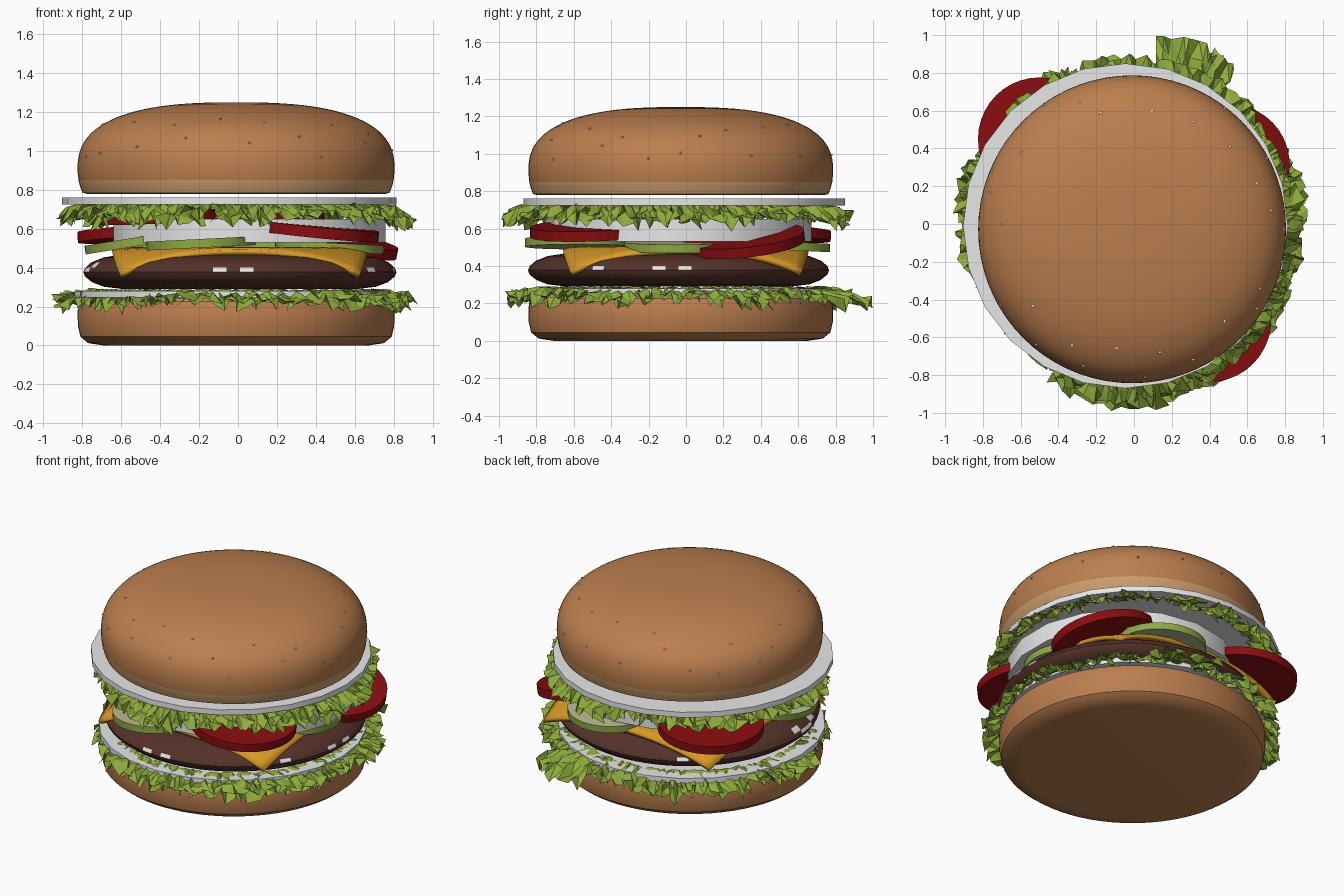
import bpy, bmesh, math, random
from mathutils import Vector, Matrix, Euler

if "Cube" in bpy.data.objects:
    bpy.data.objects.remove(bpy.data.objects["Cube"])

random.seed(4)
CX, CY = -0.01, -0.028   # axis of the buns


def mat(name, r, g, b):
    m = bpy.data.materials.new(name)
    m.diffuse_color = (r, g, b, 1)
    m.use_nodes = True
    m.node_tree.nodes["Principled BSDF"].inputs["Base Color"].default_value = m.diffuse_color
    return m


BUN = mat("bun_brown", 0.50, 0.21, 0.077)
CRUMB = mat("bun_pale_crumb", 0.60, 0.34, 0.15)
LEAF = mat("lettuce_green", 0.27, 0.41, 0.045)
RED = mat("tomato_red", 0.25, 0.004, 0.005)
CHEESE = mat("cheese_yellow", 0.68, 0.32, 0.02)
MEAT = mat("patty_brown", 0.09, 0.032, 0.022)
WHITE = mat("onion_white", 0.8, 0.8, 0.8)
RIND = mat("pickle_rind", 0.27, 0.40, 0.06)
FLESH = mat("pickle_flesh", 0.50, 0.50, 0.27)


def finish(bm, name, mats, smooth=True, closed=True):
    if closed:
        bmesh.ops.recalc_face_normals(bm, faces=bm.faces)
    me = bpy.data.meshes.new(name)
    bm.to_mesh(me)
    bm.free()
    ob = bpy.data.objects.new(name, me)
    bpy.context.collection.objects.link(ob)
    for m in mats:
        me.materials.append(m)
    if smooth:
        bpy.context.view_layer.objects.active = ob
        ob.select_set(True)
        bpy.ops.object.shade_smooth_by_angle(angle=math.radians(35))
        ob.select_set(False)
    return ob


def lathe(name, profile, centre, mats, rule=None, seg=72):
    """Spin a (radius, z) profile about a vertical axis."""
    bm = bmesh.new()
    vs = [bm.verts.new((r + centre[0], centre[1], z)) for r, z in profile]
    es = [bm.edges.new(p) for p in zip(vs, vs[1:])]
    bmesh.ops.spin(bm, geom=vs + es, cent=(*centre, 0), axis=(0, 0, 1),
                   angle=math.tau, steps=seg, use_merge=True)
    bmesh.ops.remove_doubles(bm, verts=bm.verts, dist=1e-5)
    if rule:
        for f in bm.faces:
            f.material_index = rule(f.calc_center_median())
    return finish(bm, name, mats)


def slice_disc(name, x, y, z, r, h, mats, tilt=(0, 0), seg=40):
    """Flat round slice; second material goes on the cut faces."""
    bm = bmesh.new()
    m = Matrix.Translation((x, y, z)) @ Euler((*tilt, 0)).to_matrix().to_4x4()
    bmesh.ops.create_cone(bm, cap_ends=True, segments=seg, radius1=r, radius2=r, depth=h, matrix=m)
    if len(mats) > 1:
        for f in bm.faces:
            f.material_index = int(len(f.verts) > 4)
    return finish(bm, name, mats)


# buns
lathe("bottom_bun", [(0, 0), (0.68, 0.0), (0.76, 0.012), (0.80, 0.045), (0.813, 0.1), (0.815, 0.18),
                     (0.80, 0.225), (0.76, 0.245), (0, 0.25)],
      (CX, CY), [BUN, CRUMB], lambda c: int(c.z > 0.23))
dome = []
for i in range(25):
    t = math.pi / 2 * i / 24
    dome.append((0.815 * math.cos(t) ** (2 / 2.6), 0.9 + 0.35 * math.sin(t) ** (2 / 2.6)))
dome[-1] = (0, 1.25)


def bun_radius(z):
    return 0.815 * (1 - ((z - 0.9) / 0.35) ** 2.6) ** (1 / 2.6)


lathe("top_bun", [(0, 0.78), (0.77, 0.78), (0.79, 0.785), (0.803, 0.82), (0.81, 0.85)] + dome,
      (CX, CY), [BUN, CRUMB], lambda c: int(c.z < 0.84))

# sesame seeds barely breaking the crust
bm = bmesh.new()
for i in range(34):
    a, z = i * 2.4, random.uniform(0.95, 1.18)
    r = bun_radius(z) - 0.001
    m = Matrix.Translation((CX + r * math.cos(a), CY + r * math.sin(a), z)) @ Matrix.Diagonal((1, 1, 0.7, 1))
    bmesh.ops.create_icosphere(bm, subdivisions=1, radius=0.009, matrix=m)
finish(bm, "sesame_seeds", [WHITE])

# patty with a few pale flecks on its side
patty = lathe("patty", [(0, 0.29), (0.6, 0.29), (0.70, 0.302), (0.76, 0.325), (0.797, 0.355), (0.805, 0.378),
                        (0.795, 0.40), (0.765, 0.427), (0.70, 0.453), (0.6, 0.468), (0, 0.475)],
              (0.01, -0.04), [MEAT, WHITE])
side = [p for p in patty.data.polygons if 0.385 < p.center.z < 0.42]
for p in random.sample(side, 10):
    p.material_index = 1

# cheese square with drooping corners
bm = bmesh.new()
bmesh.ops.create_grid(bm, x_segments=24, y_segments=24, size=0.66)
for v in bm.verts:
    r = v.co.xy.length
    d = max(0, (r - 0.6) / 0.33)
    k = 1 - 0.06 * d * d
    v.co = Vector((v.co.x * k + 0.01, v.co.y * k, 0.505 - 0.135 * d ** 1.4))
cheese = finish(bm, "cheese", [CHEESE])
s = cheese.modifiers.new("thickness", "SOLIDIFY")
s.thickness, s.offset = 0.028, -1

# white onion discs
slice_disc("lower_onion", -0.02, -0.03, 0.263, 0.82, 0.035, [WHITE], seg=24)
slice_disc("middle_onion", 0.06, -0.04, 0.59, 0.71, 0.12, [WHITE], seg=18)
slice_disc("upper_onion", -0.045, -0.01, 0.742, 0.86, 0.036, [WHITE], seg=24)

# pickles: x, y, z, tilt
for i, (x, y, z, t) in enumerate([(-0.51, -0.2, 0.535, (0, -0.16)), (-0.19, -0.58, 0.525, (0, -0.05)),
                                  (0.47, -0.05, 0.505, (0, 0.05)), (0.2, 0.49, 0.51, (-0.05, 0)),
                                  (-0.3, 0.3, 0.51, (0, 0))]):
    slice_disc(f"pickle_{i + 1}", x, y, z, 0.28, 0.045, [RIND, FLESH], t)

# tomatoes: x, y, z, tilt
for i, (x, y, z, t) in enumerate([(0.40, -0.51, 0.59, (0.03, 0.10)), (0.50, 0.31, 0.535, (0.10, 0.20)),
                                  (-0.5, 0.45, 0.575, (-0.05, -0.06)), (-0.4, -0.28, 0.66, (0.02, -0.04)),
                                  (0.12, 0.05, 0.665, (0, 0))]):
    slice_disc(f"tomato_{i + 1}", x, y, z, 0.325, 0.055, [RED], t)


# lettuce: overlapping crumpled leaf patches round the rim
def lettuce(name, z_top, droop, reach_at, count=40, nu=9, nv=5):
    bm = bmesh.new()
    for c in range(count):
        a0 = math.tau * (c + random.uniform(-0.3, 0.3)) / count
        reach = reach_at(math.degrees(a0) % 360) + random.uniform(-0.04, 0.025)
        wide, ph = random.uniform(0.24, 0.36), random.uniform(0, 6)
        drop = droop * random.uniform(0.5, 1.15)
        rows = []
        for i in range(nu):
            row = []
            for j in range(nv):
                u, v = i / (nu - 1) - 0.5, j / (nv - 1)
                a = a0 + wide * u * (0.75 + 0.25 * v)
                r = 0.72 + (reach - 0.72) * v - 0.12 * u * u * v
                z = z_top - drop * v ** 1.3 + 0.028 * v * math.sin(u * 17 + ph)
                n = 0.008 + 0.016 * v
                co = Vector((CX + r * math.cos(a), CY + r * math.sin(a), z))
                row.append(bm.verts.new(co + Vector([random.uniform(-n, n) for _ in range(3)])))
            rows.append(row)
        for i in range(nu - 1):
            for j in range(nv - 1):
                p, q, r_, s_ = rows[i][j], rows[i + 1][j], rows[i + 1][j + 1], rows[i][j + 1]
                bm.faces.new((p, s_, r_))
                bm.faces.new((p, r_, q))
    finish(bm, name, [LEAF], smooth=False, closed=False)


def lower_reach(d):
    return 1.05 if 62 < d < 82 else 0.86 if 185 < d < 250 else 0.92


def upper_reach(d):
    return 0.96 if 255 < d < 285 else 0.86 if 190 < d < 245 else 0.90


lettuce("lower_lettuce", 0.285, 0.075, lower_reach)
lettuce("upper_lettuce", 0.735, 0.10, upper_reach)
